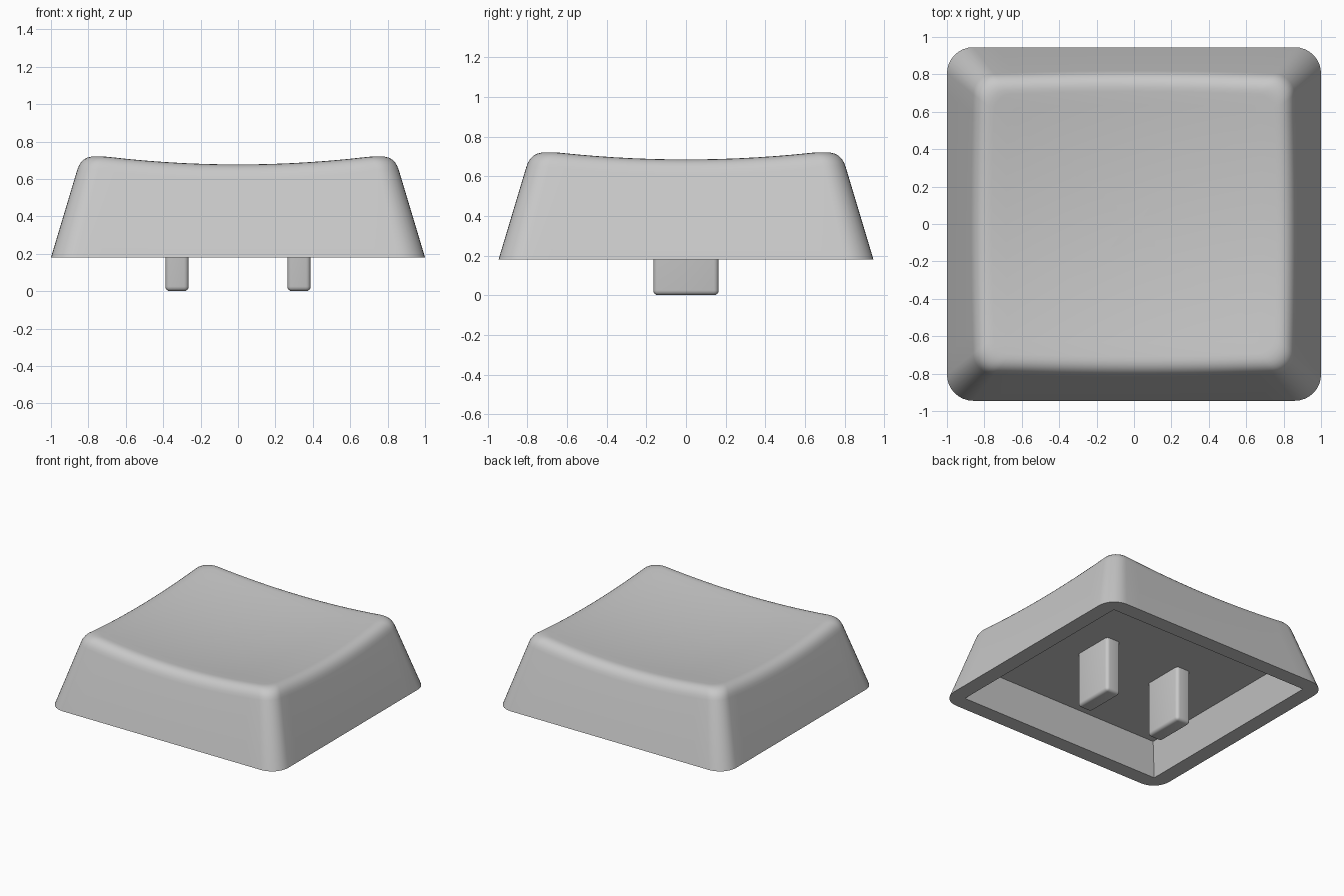
import bpy, bmesh, math

if "Cube" in bpy.data.objects:
    bpy.data.objects.remove(bpy.data.objects["Cube"])

BASE_Z, CEIL_Z = 0.18, 0.43
HALF_X, HALF_Y, RADIUS = 1.0, 0.945, 0.14
SLOPE = 0.3          # wall inset per unit of height
ARC, SIDE = 8, 14    # segments per corner and per side

grey = bpy.data.materials.new("light grey plastic")
grey.diffuse_color = (0.58, 0.58, 0.58, 1)
grey.use_nodes = True
grey.node_tree.nodes["Principled BSDF"].inputs["Base Color"].default_value = grey.diffuse_color


def finish(bm, name):
    bmesh.ops.recalc_face_normals(bm, faces=bm.faces)
    mesh = bpy.data.meshes.new(name)
    bm.to_mesh(mesh)
    bm.free()
    mesh.materials.append(grey)
    ob = bpy.data.objects.new(name, mesh)
    bpy.context.collection.objects.link(ob)
    bpy.ops.object.select_all(action='DESELECT')
    ob.select_set(True)
    bpy.context.view_layer.objects.active = ob
    bpy.ops.object.shade_smooth_by_angle(angle=math.radians(35))
    return ob


def outline(inset):
    """Rounded rectangle, as (x, y, corner index) going anticlockwise."""
    r = RADIUS - 0.2 * inset
    cx, cy = HALF_X - inset - r, HALF_Y - inset - r
    signs = [(1, 1), (-1, 1), (-1, -1), (1, -1)]
    pts = []
    for c, (sx, sy) in enumerate(signs):
        for k in range(ARC + 1):
            a = math.pi / 2 * (c + k / ARC)
            pts.append((sx * cx + r * math.cos(a), sy * cy + r * math.sin(a), c))
        nx, ny = signs[(c + 1) % 4]
        a = math.pi / 2 * (c + 1)
        x0, y0 = pts[-1][:2]
        x1, y1 = nx * cx + r * math.cos(a), ny * cy + r * math.sin(a)
        for k in range(1, SIDE):
            t = k / SIDE
            pts.append((x0 + (x1 - x0) * t, y0 + (y1 - y0) * t, c))
    return pts


def dish(x, y):
    return 0.632 + 0.088 * (x * x + y * y)


# Cap shell: sloped walls, rounded rim, dished top
base = outline(0)
N = len(base)
columns = []
for j in range(N):
    inset = 0.15
    for _ in range(5):
        x, y, _c = outline(inset)[j]
        inset = SLOPE * (dish(x, y) - BASE_Z)
    sx, sy, _c = outline(inset)[j]
    S = (sx, sy, dish(sx, sy))
    az = S[2] - 0.085
    A = (*outline(SLOPE * (az - BASE_Z))[j][:2], az)
    bx, by, _c = outline(inset + 0.085)[j]
    B = (bx, by, dish(bx, by))
    col = [(base[j][0], base[j][1], BASE_Z)]
    for k in range(8):
        t = k / 7
        col.append(tuple((1 - t) ** 2 * a + 2 * t * (1 - t) * s + t * t * b
                         for a, s, b in zip(A, S, B)))
    for f in (0.9, 0.75, 0.6, 0.45, 0.3, 0.15):
        col.append((bx * f, by * f, dish(bx * f, by * f)))
    columns.append(col)

bm = bmesh.new()
grid = [[bm.verts.new(p) for p in col] for col in columns]
centre = bm.verts.new((0, 0, dish(0, 0)))
for j in range(N):
    a, b = grid[j], grid[(j + 1) % N]
    for k in range(len(a) - 1):
        bm.faces.new((a[k], b[k], b[k + 1], a[k + 1]))
    bm.faces.new((a[-1], b[-1], centre))

# Underside: flat rim and tapered cavity with square corners
corners = [(1, 1), (-1, 1), (-1, -1), (1, -1)]
mouth = [bm.verts.new((sx * 0.88, sy * 0.825, BASE_Z)) for sx, sy in corners]
ceiling = [bm.verts.new((sx * 0.82, sy * 0.765, CEIL_Z)) for sx, sy in corners]
for j in range(N):
    i = (j + 1) % N
    c, d = base[j][2], base[i][2]
    ring = [grid[j][0], grid[i][0], mouth[d]]
    if c != d:
        ring.append(mouth[c])
    bm.faces.new(ring)
for c in range(4):
    d = (c + 1) % 4
    bm.faces.new((mouth[c], mouth[d], ceiling[d], ceiling[c]))
bm.faces.new(ceiling)
finish(bm, "key_cap_shell")

# Two rounded mounting posts
for side, name in ((-1, "left_post"), (1, "right_post")):
    bm = bmesh.new()
    bmesh.ops.create_cube(bm, size=1)
    for v in bm.verts:
        v.co = (side * 0.326 + v.co.x * 0.125, v.co.y * 0.33,
                (v.co.z + 0.5) * 0.46)
    edges = [e for e in bm.edges if min(v.co.z for v in e.verts) < 0.1]
    bmesh.ops.bevel(bm, geom=edges, offset=0.025, segments=4, profile=0.5,
                    affect='EDGES')
    finish(bm, name)
